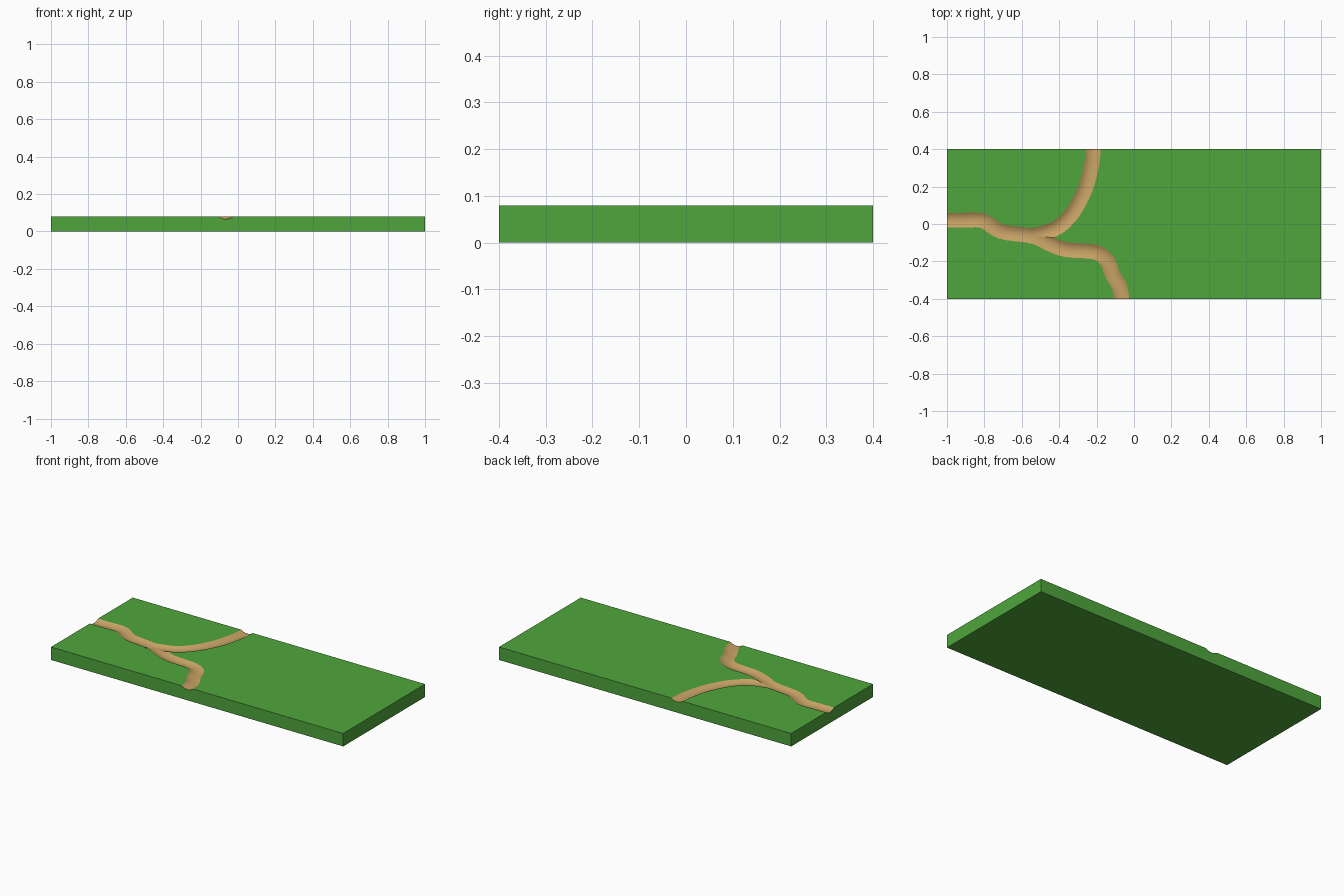
import bpy, bmesh, math
from mathutils import Vector

if "Cube" in bpy.data.objects:
    bpy.data.objects.remove(bpy.data.objects["Cube"])

TOP, HALF_W, DEPTH = 0.08, 0.04, 0.013


def material(name, colour):
    m = bpy.data.materials.new(name)
    m.diffuse_color = (*colour, 1)
    m.use_nodes = True
    m.node_tree.nodes["Principled BSDF"].inputs["Base Color"].default_value = m.diffuse_color
    return m


grass = material("grass", (0.08, 0.38, 0.045))
dirt = material("dirt", (0.58, 0.36, 0.13))


def finish(bm, name, mat):
    bmesh.ops.recalc_face_normals(bm, faces=bm.faces)
    me = bpy.data.meshes.new(name)
    bm.to_mesh(me)
    bm.free()
    me.materials.append(mat)
    ob = bpy.data.objects.new(name, me)
    bpy.context.collection.objects.link(ob)
    return ob


def smooth_path(pts, steps=5):
    """Catmull-Rom curve through the points."""
    p = [Vector(q) for q in pts]
    p = [2 * p[0] - p[1]] + p + [2 * p[-1] - p[-2]]
    out = []
    for a, b, c, d in zip(p, p[1:], p[2:], p[3:]):
        for i in range(steps):
            t = i / steps
            out.append(0.5 * (2 * b + (c - a) * t + (2 * a - 5 * b + 4 * c - d) * t * t
                              + (3 * b - a - 3 * c + d) * t ** 3))
    return out + [p[-2]]


def groove_cutter(name, pts):
    """Shallow round-bottomed channel swept along a path."""
    radius = (HALF_W ** 2 + DEPTH ** 2) / (2 * DEPTH)
    arc = math.asin(HALF_W / radius)
    prof = []
    for i in range(9):
        a = arc * (i / 4 - 1)
        prof.append((radius * math.sin(a), TOP - DEPTH + radius * (1 - math.cos(a))))
    prof += [(HALF_W, TOP + 0.03), (-HALF_W, TOP + 0.03)]
    path = smooth_path(pts)
    bm = bmesh.new()
    rings = []
    for i, c in enumerate(path):
        t = (path[min(i + 1, len(path) - 1)] - path[max(i - 1, 0)]).normalized()
        rings.append([bm.verts.new((c.x - t.y * s, c.y + t.x * s, z)) for s, z in prof])
    n = len(prof)
    for r, q in zip(rings, rings[1:]):
        for j in range(n):
            k = (j + 1) % n
            bm.faces.new((r[j], r[k], q[k], q[j]))
    bm.faces.new(rings[0])
    bm.faces.new(rings[-1])
    return finish(bm, name, dirt)


# Grass slab
bm = bmesh.new()
bmesh.ops.create_cube(bm, size=1)
for v in bm.verts:
    v.co = (v.co.x * 2, v.co.y * 0.8, (v.co.z + 0.5) * TOP)
slab = finish(bm, "grass_slab_with_paths", grass)

# Winding main path and the branch to the back edge
cutters = [
    groove_cutter("main_path_cutter", [
        (-1.1, 0.02), (-0.92, 0.02), (-0.81, 0.018), (-0.71, -0.04), (-0.54, -0.065),
        (-0.45, -0.107), (-0.36, -0.137), (-0.21, -0.15), (-0.145, -0.195),
        (-0.117, -0.265), (-0.08, -0.33), (-0.066, -0.40), (-0.066, -0.47)]),
    groove_cutter("branch_path_cutter", [
        (-0.57, -0.067), (-0.48, -0.047), (-0.40, -0.012), (-0.325, 0.065),
        (-0.26, 0.19), (-0.228, 0.31), (-0.218, 0.40), (-0.216, 0.47)]),
]

# Carve the paths, carrying the dirt colour into the grooves
bpy.context.view_layer.objects.active = slab
slab.select_set(True)
for c in cutters:
    mod = slab.modifiers.new("carve", 'BOOLEAN')
    mod.operation = 'DIFFERENCE'
    mod.solver = 'EXACT'
    mod.use_self = True
    mod.material_mode = 'TRANSFER'
    mod.object = c
    bpy.ops.object.modifier_apply(modifier=mod.name)
for c in cutters:
    bpy.data.objects.remove(c)
bpy.ops.object.shade_smooth_by_angle(angle=math.radians(25))
